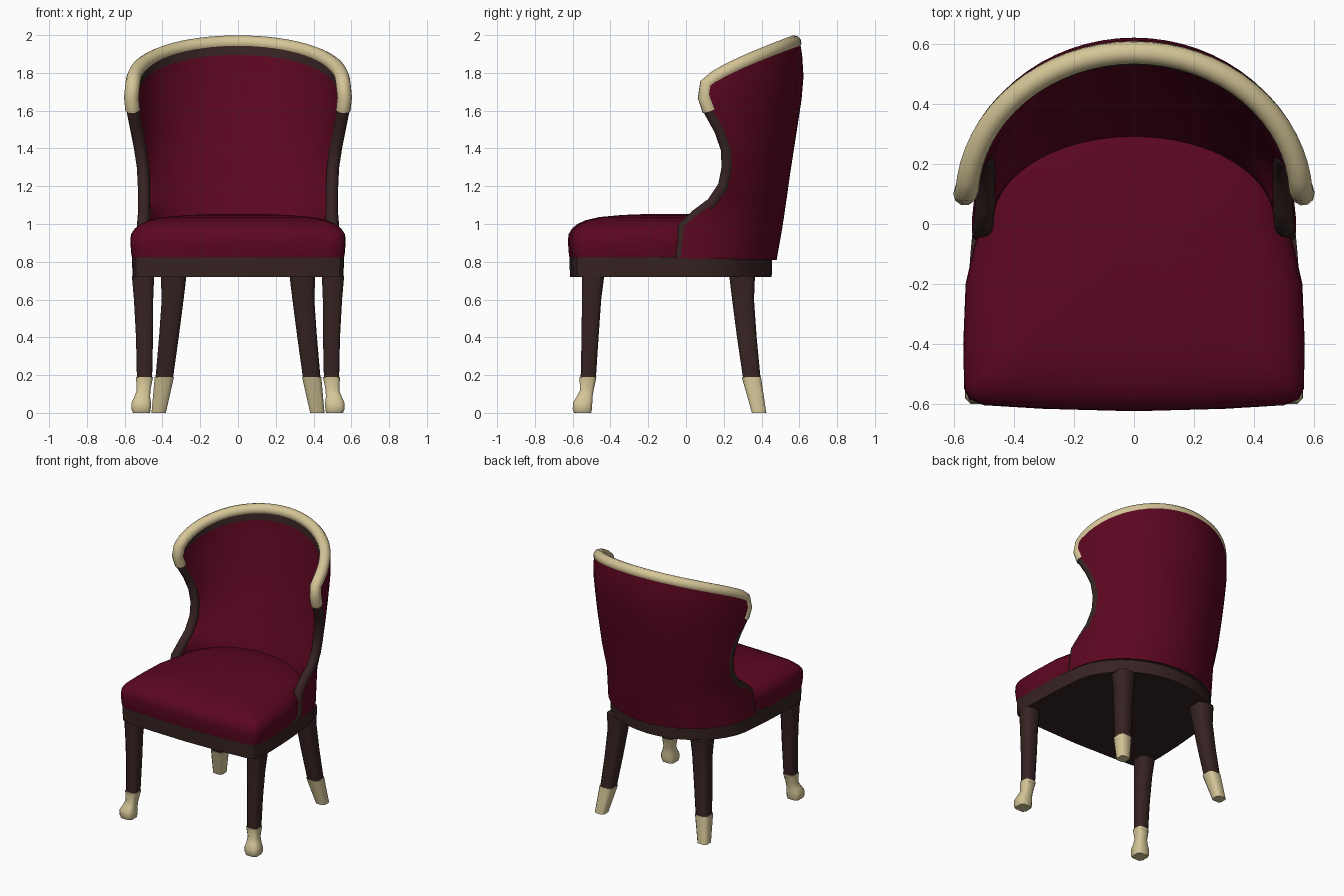
import bpy, bmesh, math
from mathutils import Vector

if "Cube" in bpy.data.objects:
    bpy.data.objects.remove(bpy.data.objects["Cube"])


def material(name, rgb):
    m = bpy.data.materials.new(name)
    m.diffuse_color = (*rgb, 1)
    m.use_nodes = True
    m.node_tree.nodes["Principled BSDF"].inputs["Base Color"].default_value = m.diffuse_color
    return m


RED = material("burgundy fabric", (0.105, 0.002, 0.015))
WOOD = material("dark wood", (0.037, 0.017, 0.016))
GOLD = material("pale gold", (0.66, 0.56, 0.31))


def finish(bm, name, mats, angle=40):
    bmesh.ops.recalc_face_normals(bm, faces=bm.faces[:])
    me = bpy.data.meshes.new(name)
    bm.to_mesh(me)
    bm.free()
    for m in mats:
        me.materials.append(m)
    ob = bpy.data.objects.new(name, me)
    bpy.context.collection.objects.link(ob)
    bpy.ops.object.select_all(action='DESELECT')
    ob.select_set(True)
    bpy.context.view_layer.objects.active = ob
    bpy.ops.object.shade_smooth_by_angle(angle=math.radians(angle))
    return ob


def loft(name, rings, mat, angle=40):
    """Closed skin through a list of rings with equal point counts."""
    bm = bmesh.new()
    vs = [[bm.verts.new(p) for p in r] for r in rings]
    n = len(vs[0])
    for a, b in zip(vs, vs[1:]):
        for j in range(n):
            k = (j + 1) % n
            bm.faces.new((a[j], a[k], b[k], b[j]))
    bm.faces.new(vs[0])
    bm.faces.new(vs[-1])
    return finish(bm, name, [mat], angle)


def tube(name, pts, radius, mat):
    """Round bar swept along a path of points."""
    rings = []
    side = Vector((1, 0, 0))
    for i, p in enumerate(pts):
        t = (pts[min(i + 1, len(pts) - 1)] - pts[max(i - 1, 0)]).normalized()
        side = (side - t * side.dot(t)).normalized()
        up = t.cross(side)
        rings.append([p + radius * (side * math.cos(a) + up * math.sin(a))
                      for a in [math.tau * k / 10 for k in range(10)]])
    return loft(name, rings, mat, 50)


# D-shaped plan shared by frame and cushion
def plan(bx, by):
    half = [(0.3, -0.617), (0.5, -0.605), (0.55, -0.585), (0.567, -0.55),
            (0.57, -0.4), (0.562, -0.2), ((bx + 0.56) / 2, -0.08)]
    half += [(bx * math.cos(a), by * math.sin(a))
             for a in [math.pi / 2 * k / 10 for k in range(10)]]
    return ([(0, -0.625)] + half + [(0, by)] + [(-x, y) for x, y in reversed(half)])


def plan_rings(outline, levels, cy=-0.1):
    return [[(x * s, cy + (y - cy) * s, z) for x, y in outline] for z, s in levels]


# Seat frame and cushion
loft("seat_frame", plan_rings(plan(0.545, 0.465), [(0.72, 0.98), (0.825, 0.985)]), WOOD)
loft("seat_cushion", plan_rings(plan(0.51, 0.42), [
    (0.80, 0.975), (0.835, 0.99), (0.90, 1.0), (0.945, 0.995), (0.975, 0.96),
    (1.0, 0.905), (1.02, 0.82), (1.037, 0.68), (1.048, 0.45), (1.053, 0.2),
    (1.054, 0.05)]), RED, 60)

# Back shell: edge z, edge y, edge x, rear z, rear outer y, rear inner y
ROWS = [(0.82, -0.03, 0.54, 0.81, 0.48, 0.27),
        (0.99, -0.01, 0.535, 0.98, 0.51, 0.28),
        (1.05, 0.06, 0.53, 1.06, 0.522, 0.30),
        (1.11, 0.14, 0.53, 1.15, 0.535, 0.335),
        (1.20, 0.20, 0.53, 1.27, 0.552, 0.37),
        (1.30, 0.22, 0.535, 1.40, 0.572, 0.41),
        (1.40, 0.215, 0.55, 1.53, 0.592, 0.45),
        (1.50, 0.18, 0.57, 1.66, 0.612, 0.48),
        (1.60, 0.125, 0.59, 1.78, 0.622, 0.51),
        (1.67, 0.10, 0.597, 1.895, 0.615, 0.53),
        (1.735, 0.11, 0.59, 1.955, 0.605, 0.54)]
N = 32


def shell_point(r, u, inner):
    ze, yf, xe, zb, yo, yi = ROWS[r]
    yb, xe = (yi, xe - 0.065) if inner else (yo, xe)
    yc = 0.08 * r / (len(ROWS) - 1)
    cm = (yf - yc) / (yb - yc)
    pm = math.acos(cm)
    c = math.cos(u * pm)
    w = max(0, (c - cm) / (1 - cm)) ** 0.78
    return Vector((xe / math.sin(pm) * math.sin(u * pm),
                   yc + (yb - yc) * c, ze + (zb - ze) * w))


us = [2 * i / N - 1 for i in range(N + 1)]
bm = bmesh.new()
grid = [[bm.verts.new(shell_point(r, u, False)) for u in us] +
        [bm.verts.new(shell_point(r, u, True)) for u in reversed(us)]
        for r in range(len(ROWS))]
count = 2 * (N + 1)
for r in range(len(ROWS) - 1):
    for j in range(count):
        k = (j + 1) % count
        f = bm.faces.new((grid[r][j], grid[r][k], grid[r + 1][k], grid[r + 1][j]))
        edge = j in (N, count - 1)
        inner_top = j > N and r == len(ROWS) - 2
        f.material_index = 1 if edge or inner_top else 0
for ring in (grid[0], grid[-1]):
    for j in range(N):
        f = bm.faces.new((ring[j], ring[j + 1], ring[count - 2 - j], ring[count - 1 - j]))
        f.material_index = 1
finish(bm, "chair_back", [RED, WOOD])


# Wooden edge rails and gold crest rail follow the rim of the shell
def rim(r, u):
    return (shell_point(r, u, False) + shell_point(r, u, True)) / 2


top = len(ROWS) - 1
for s, label in ((-1, "left"), (1, "right")):
    tube("edge_rail_" + label, [rim(r, s) for r in range(top)], 0.033, WOOD)
lift = Vector((0, 0, 0.005))
crest = [rim(r, -1) for r in (8, 9)] + [rim(top, u) + lift for u in us] + [rim(r, 1) for r in (9, 8)]
tube("crest_rail", crest, 0.039, GOLD)


# Legs: (z, x, y, half width), rounded square sections
def leg(name, sections, sign, mat):
    rings = []
    for z, x, y, h in sections:
        c = h * 0.65
        sq = [(h, c), (c, h), (-c, h), (-h, c), (-h, -c), (-c, -h), (c, -h), (h, -c)]
        rings.append([(sign * (x + a), y + b, z) for a, b in sq])
    loft(name, rings, mat, 55)


for s, label in ((-1, "left"), (1, "right")):
    leg("front_leg_" + label, [(0.725, 0.503, -0.492, 0.059), (0.6, 0.5, -0.5, 0.051),
                               (0.4, 0.495, -0.508, 0.045), (0.17, 0.495, -0.518, 0.04)], s, WOOD)
    leg("front_foot_" + label, [(0.19, 0.495, -0.519, 0.045), (0.12, 0.5, -0.525, 0.036),
                                (0.085, 0.507, -0.537, 0.042), (0.055, 0.512, -0.547, 0.051),
                                (0.02, 0.513, -0.549, 0.051), (0.0, 0.511, -0.547, 0.045)], s, GOLD)
    leg("back_leg_" + label, [(0.725, 0.341, 0.297, 0.068), (0.6, 0.346, 0.302, 0.058),
                              (0.4, 0.366, 0.322, 0.052), (0.17, 0.392, 0.35, 0.046)], s, WOOD)
    leg("back_foot_" + label, [(0.19, 0.39, 0.346, 0.051), (0.0, 0.42, 0.387, 0.038)], s, GOLD)
